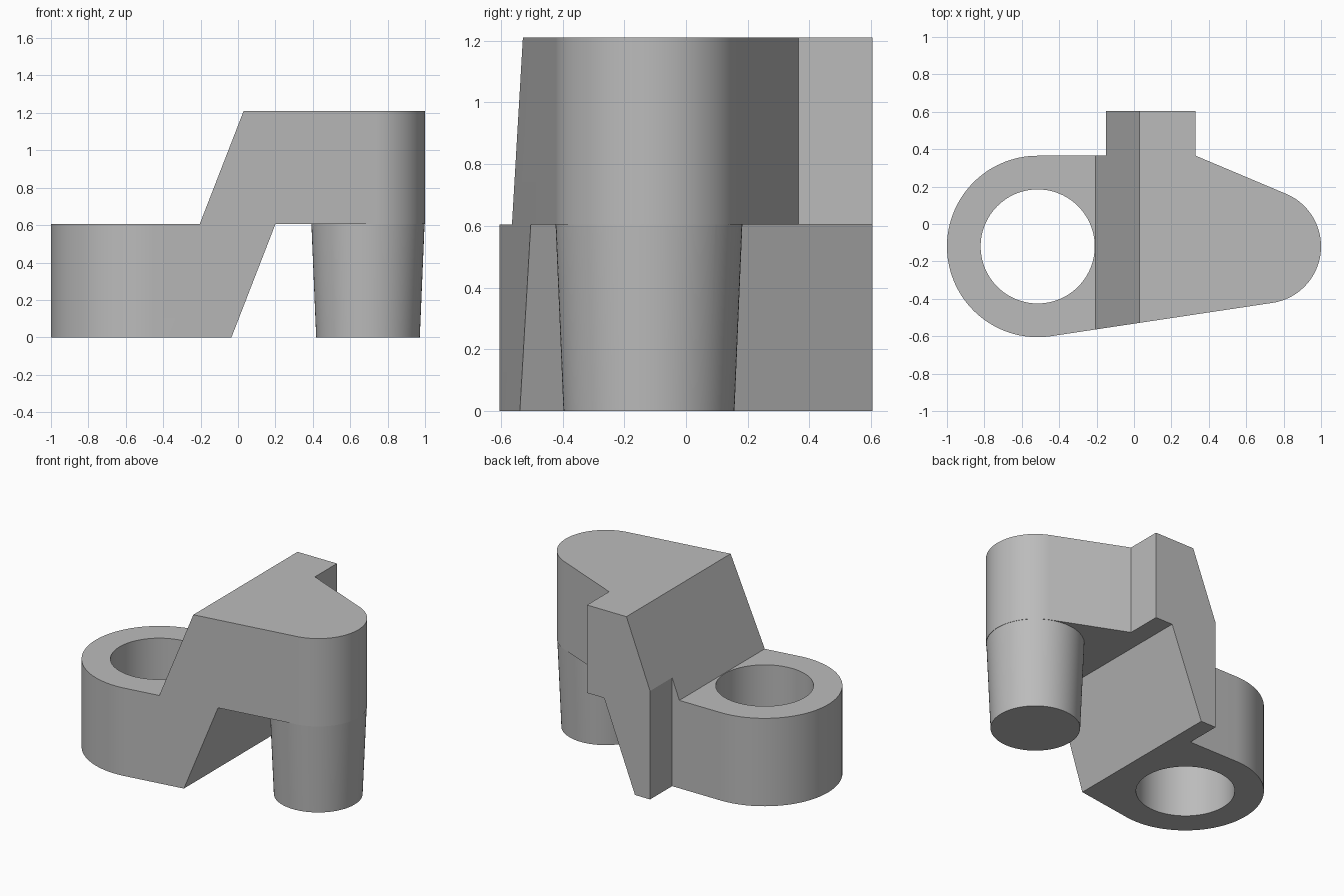
import bpy, bmesh
from math import cos, sin, radians, acos, atan2, hypot, degrees

if "Cube" in bpy.data.objects:
    bpy.data.objects.remove(bpy.data.objects["Cube"])

# Main sizes
MID, TOP = 0.605, 1.21
RING = (-0.515, -0.12)
TIP = (0.695, -0.12)
R_RING, R_TIP, R_HOLE, R_PIN = 0.485, 0.305, 0.305, 0.277
TAB_LEFT, TAB_RIGHT, BACK, TAB_BACK = -0.15, 0.33, 0.365, 0.605

gray = bpy.data.materials.new("plain_gray")
gray.use_nodes = True
COLOUR = (0.5, 0.5, 0.5, 1)
gray.diffuse_color = COLOUR
gray.node_tree.nodes["Principled BSDF"].inputs["Base Color"].default_value = COLOUR


def arc(centre, radius, start, end, steps):
    """Points along an arc, angles in degrees."""
    angles = [radians(start + (end - start) * i / steps) for i in range(steps + 1)]
    return [(centre[0] + radius * cos(a), centre[1] + radius * sin(a)) for a in angles]


def to_object(name, bm):
    bmesh.ops.recalc_face_normals(bm, faces=bm.faces)
    mesh = bpy.data.meshes.new(name)
    bm.to_mesh(mesh)
    bm.free()
    mesh.materials.append(gray)
    obj = bpy.data.objects.new(name, mesh)
    bpy.context.collection.objects.link(obj)
    return obj


def prism(name, points, place, direction):
    """Extrude a closed outline; place maps a 2D point into space."""
    bm = bmesh.new()
    face = bm.faces.new([bm.verts.new(place(*p)) for p in points])
    grown = bmesh.ops.extrude_face_region(bm, geom=[face])["geom"]
    moved = [v for v in grown if isinstance(v, bmesh.types.BMVert)]
    bmesh.ops.translate(bm, verts=moved, vec=direction)
    return to_object(name, bm)


def cone(name, centre, r_low, r_high, low, high):
    bm = bmesh.new()
    bmesh.ops.create_cone(bm, cap_ends=True, segments=96, radius1=r_low,
                          radius2=r_high, depth=high - low)
    bmesh.ops.translate(bm, verts=bm.verts, vec=(*centre, (low + high) / 2))
    return to_object(name, bm)


def combine(target, other, operation):
    mod = target.modifiers.new(operation, "BOOLEAN")
    mod.object, mod.operation, mod.solver = other, operation, "EXACT"
    bpy.context.view_layer.objects.active = target
    bpy.ops.object.modifier_apply(modifier=mod.name)
    bpy.data.objects.remove(other)


# Plan outline: ring end, rounded tip and back tab joined by tangent lines
front_angle = -degrees(acos((R_RING - R_TIP) / (TIP[0] - RING[0])))
dx, dy = TAB_RIGHT - TIP[0], BACK - TIP[1]
back_angle = degrees(atan2(dy, dx) - acos(R_TIP / hypot(dx, dy)))
outline = arc(RING, R_RING, 90, 360 + front_angle, 64)
outline += arc(TIP, R_TIP, front_angle, back_angle, 48)
outline += [(TAB_RIGHT, BACK), (TAB_RIGHT, TAB_BACK), (TAB_LEFT, TAB_BACK), (TAB_LEFT, BACK)]
link = prism("offset_link", outline, lambda x, y: (x, y, -0.2), (0, 0, 1.6))

# Stepped side profile with the slanted neck
profile = [(-1.2, 0), (-0.035, 0), (0.2, MID), (1.2, MID),
           (1.2, TOP), (0.03, TOP), (-0.205, MID), (-1.2, MID)]
step = prism("step_profile", profile, lambda x, z: (x, -1, z), (0, 2, 0))
combine(link, step, "INTERSECT")

# Bored hole in the ring, tapered pin under the tip
combine(link, cone("hole_cutter", RING, R_HOLE, R_HOLE, -0.1, 0.8), "DIFFERENCE")
combine(link, cone("pin", TIP, R_PIN, 0.303, 0, MID + 0.01), "UNION")

bpy.ops.object.select_all(action="DESELECT")
link.select_set(True)
bpy.context.view_layer.objects.active = link
bpy.ops.object.shade_smooth_by_angle(angle=radians(20))
